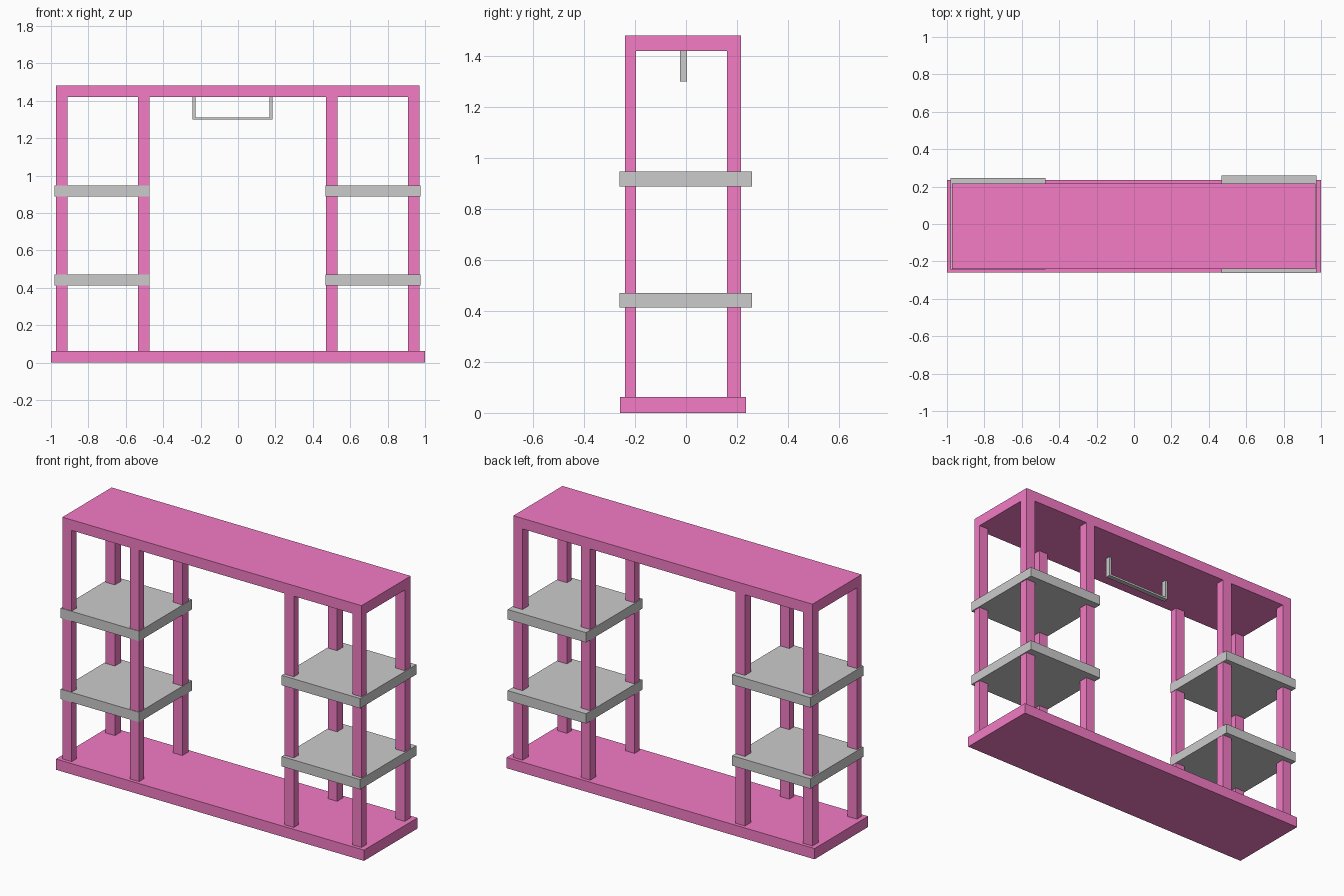
import bpy

if "Cube" in bpy.data.objects:
    bpy.data.objects.remove(bpy.data.objects["Cube"])

pink = bpy.data.materials.new("pink_paint")
pink.diffuse_color = (0.9, 0.2, 0.56, 1)
pink.use_nodes = True
pink.node_tree.nodes["Principled BSDF"].inputs["Base Color"].default_value = pink.diffuse_color


def box(name, x, y, z, mat=None):
    """Box spanning the (min, max) ranges x, y, z."""
    bpy.ops.mesh.primitive_cube_add(size=1, location=[(a + b) / 2 for a, b in (x, y, z)])
    ob = bpy.context.object
    ob.name = name
    ob.scale = [b - a for a, b in (x, y, z)]
    bpy.ops.object.transform_apply(location=False, rotation=False, scale=True)
    if mat:
        ob.data.materials.append(mat)
    return ob


# Base and top boards
box("base_board", (-1, 1), (-0.26, 0.236), (0, 0.063), pink)
box("top_board", (-0.972, 0.97), (-0.24, 0.216), (1.42, 1.482), pink)

# Eight posts in front and back rows
for x in (-0.972, -0.534, 0.471, 0.91):
    box("front_post", (x, x + 0.06), (-0.24, -0.196), (0.06, 1.425), pink)
    box("back_post", (x, x + 0.06), (0.161, 0.216), (0.06, 1.425), pink)

# Two shelves per side
for z in (0.413, 0.889):
    box("left_shelf", (-0.981, -0.472), (-0.243, 0.247), (z, z + 0.058))
    box("right_shelf", (0.467, 0.976), (-0.262, 0.26), (z, z + 0.058))

# Hanging rail under the top board
hy = (-0.024, 0.004)
for x in (-0.243, 0.168):
    box("rail_hanger", (x, x + 0.016), hy, (1.3, 1.425))
box("hanging_rail", (-0.228, 0.169), hy, (1.3, 1.312))
